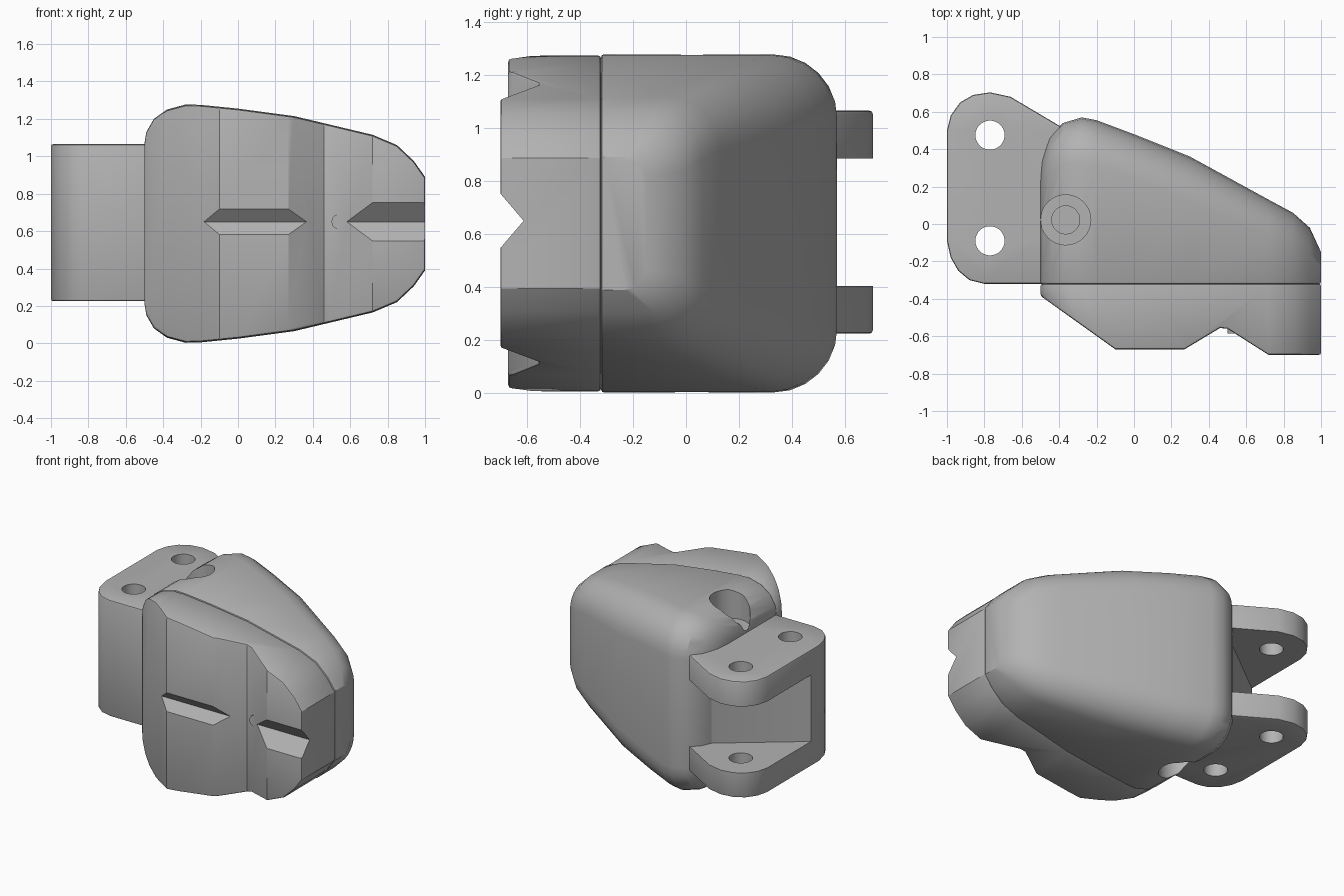
import bpy, bmesh, math
from mathutils import Vector

old = bpy.data.objects.get("Cube")
if old:
    bpy.data.objects.remove(old, do_unlink=True)

grey = bpy.data.materials.new("matte grey")
grey.use_nodes = True
color = (0.45, 0.45, 0.45, 1)
grey.diffuse_color = color
grey.node_tree.nodes["Principled BSDF"].inputs["Base Color"].default_value = color

MID = 0.64  # height of the horizontal symmetry plane
SEAM = -0.32  # where cover and body meet


def finish_mesh(name, bm):
    bmesh.ops.recalc_face_normals(bm, faces=bm.faces)
    mesh = bpy.data.meshes.new(name)
    bm.to_mesh(mesh)
    bm.free()
    mesh.materials.append(grey)
    obj = bpy.data.objects.new(name, mesh)
    bpy.context.collection.objects.link(obj)
    return obj


def prism(name, points, axis, start, end):
    """Extrude a flat outline along x, y or z."""
    place = {"x": lambda a, b: (start, a, b),
             "y": lambda a, b: (a, start, b),
             "z": lambda a, b: (a, b, start)}[axis]
    bm = bmesh.new()
    face = bm.faces.new([bm.verts.new(place(a, b)) for a, b in points])
    new = bmesh.ops.extrude_face_region(bm, geom=[face])["geom"]
    shift = Vector([(end - start) * (axis == c) for c in "xyz"])
    bmesh.ops.translate(bm, vec=shift, verts=[v for v in new if isinstance(v, bmesh.types.BMVert)])
    return finish_mesh(name, bm)


def rod(name, a, b, radius, axis, start, end, sides=32):
    ring = [(a + radius * math.cos(math.tau * i / sides),
             b + radius * math.sin(math.tau * i / sides)) for i in range(sides)]
    return prism(name, ring, axis, start, end)


def apply(obj, kind, **settings):
    mod = obj.modifiers.new(kind, kind)
    for key, value in settings.items():
        setattr(mod, key, value)
    bpy.context.view_layer.objects.active = obj
    bpy.ops.object.modifier_apply(modifier=mod.name)


def combine(obj, tool, operation="DIFFERENCE"):
    apply(obj, "BOOLEAN", object=tool, operation=operation, solver="EXACT")
    bpy.data.objects.remove(tool, do_unlink=True)


def bevel(obj, width, angle):
    apply(obj, "BEVEL", width=width, segments=2, limit_method="ANGLE",
          angle_limit=math.radians(angle))


def smooth(obj):
    bpy.ops.object.select_all(action="DESELECT")
    obj.select_set(True)
    bpy.context.view_layer.objects.active = obj
    bpy.ops.object.shade_smooth_by_angle(angle=math.radians(30))


# Body sections along x: position, half height, back edge, corner radius
sections = [
    (-0.5, 0.43, 0.33, 0.16), (-0.49, 0.49, 0.38, 0.18), (-0.45, 0.56, 0.47, 0.2),
    (-0.38, 0.61, 0.54, 0.22), (-0.28, 0.637, 0.57, 0.24), (-0.2, 0.635, 0.555, 0.24),
    (0, 0.615, 0.48, 0.24), (0.3, 0.575, 0.36, 0.24), (0.72, 0.475, 0.13, 0.2),
    (0.85, 0.42, 0.06, 0.18), (0.94, 0.335, -0.02, 0.14), (1, 0.25, -0.15, 0.08)]

# Rear body: loft of sections with rounded back corners
bm = bmesh.new()
rings = []
for x, half, back, r in sections:
    arc = [(back - r + r * math.sin(t), half - r + r * math.cos(t))
           for t in [math.pi / 2 * i / 6 for i in range(7)]]
    outline = [(SEAM, half)] + arc
    outline += [(y, -z) for y, z in reversed(outline)]
    rings.append([bm.verts.new((x, y, MID + z)) for y, z in outline])
for one, two in zip(rings, rings[1:]):
    for i in range(len(one)):
        j = (i + 1) % len(one)
        bm.faces.new((one[i], one[j], two[j], two[i]))
bm.faces.new(rings[0])
bm.faces.new(rings[-1])
body = finish_mesh("rear_body", bm)
bevel(body, 0.012, 50)

# Front cover: side silhouette crossed with a faceted top outline
half_outline = [(x, half - 0.004) for x, half, _, _ in sections]
silhouette = [(x, MID + h) for x, h in half_outline]
silhouette += [(x, MID - h) for x, h in reversed(half_outline)]
cover = prism("front_cover", silhouette, "y", -1, 0)
facets = prism("facets", [
    (-0.59, SEAM), (-0.1, -0.67), (0.27, -0.67), (0.46, -0.556), (0.5, -0.56),
    (0.72, -0.7), (1.1, -0.7), (1.1, SEAM)], "z", -1, 2)
combine(cover, facets, "INTERSECT")
bevel(cover, 0.012, 50)

# Horizontal V groove across the raised faces
groove = prism("groove", [(-0.612, 0.65), (-0.8, 0.87), (-0.8, 0.43)], "x", -1, 1.5)
combine(cover, groove)
pin = rod("front_pin", 0.54, 0.65, 0.04, "y", -0.585, -0.45, 20)

# Hinge bracket: two rounded plates joined by a diagonal-backed web
corner = [(-0.3, SEAM), (-0.8, SEAM), (-0.88, -0.3), (-0.94, -0.25),
          (-0.98, -0.18), (-1, -0.09)]
tail = [(-1, 0.5), (-0.98, 0.58), (-0.93, 0.65), (-0.86, 0.69), (-0.77, 0.704),
        (-0.66, 0.68), (-0.39, 0.52), (-0.3, 0.45)]
bracket = prism("hinge_bracket", corner + tail, "z", 0.225, 1.065)
recess = prism("recess", [(-1.2, -0.15), (-0.4, 0.46), (-0.2, 0.9), (-1.2, 0.9)],
               "z", 0.405, 0.885)
bevel(bracket, 0.012, 50)
combine(bracket, recess)
for y in (0.475, -0.09):
    combine(bracket, rod("hinge_hole", -0.77, y, 0.078, "z", -1, 2))

# Screw holes with deep counterbores at top and bottom
for obj in (body, bracket):
    combine(obj, rod("screw_hole", -0.365, 0.022, 0.05, "z", -1, 2))
    for inner, outer in ((1.07, 2), (0.21, -1)):
        combine(obj, rod("counterbore", -0.365, 0.022, 0.134, "z", inner, outer))
    for inner, outer in ((1.04, 2), (0.24, -1)):
        combine(obj, rod("screw_seat", -0.365, 0.022, 0.075, "z", inner, outer))

for obj in (body, cover, pin, bracket):
    smooth(obj)
